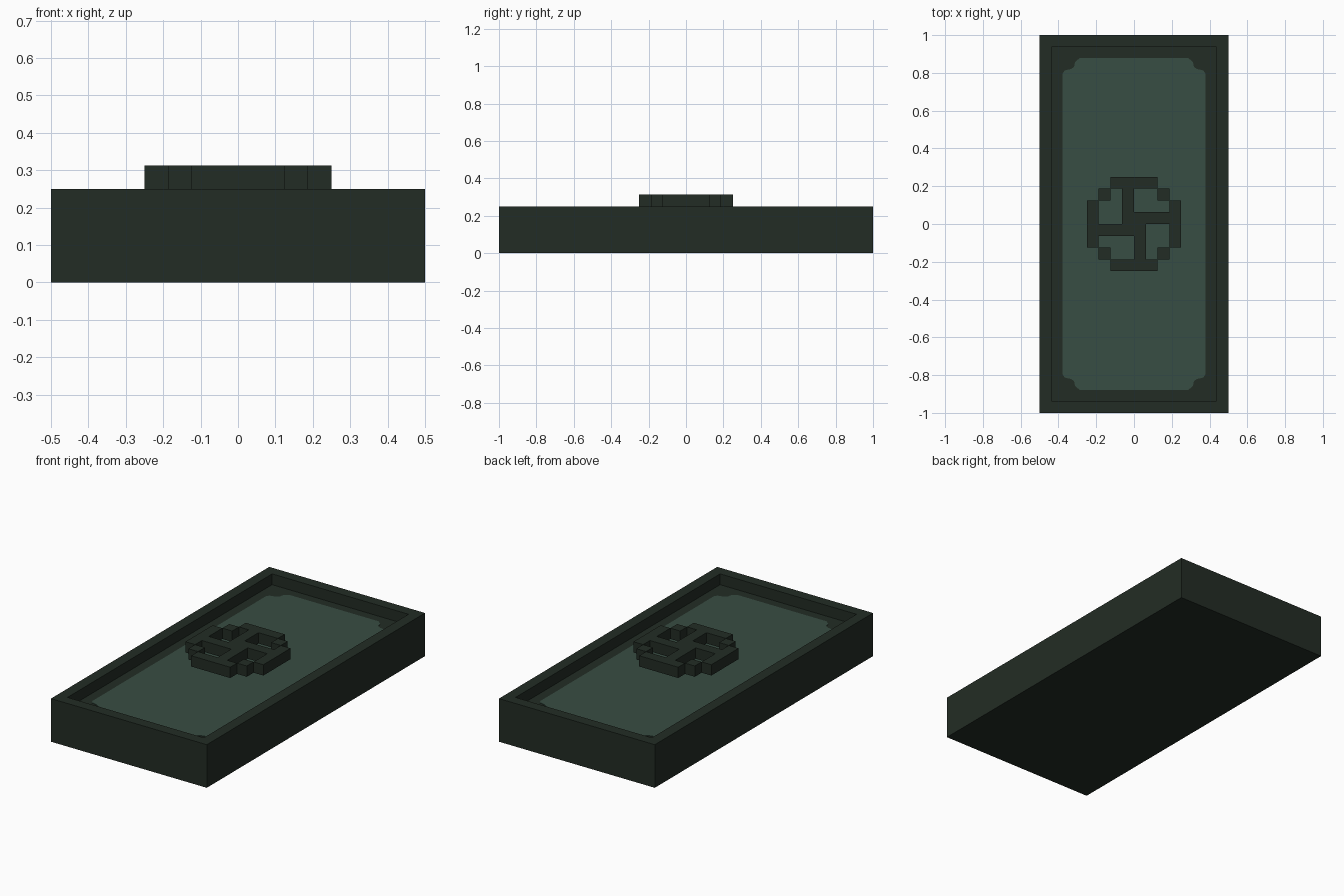
import bpy, bmesh
from mathutils import Matrix

cube = bpy.data.objects.get("Cube")
if cube:
    bpy.data.objects.remove(cube, do_unlink=True)

U = 1 / 16          # grid unit
RIM_Z = 4 * U       # top of the tray rim
FLOOR_Z = 3 * U     # recessed floor


def material(name, rgb):
    m = bpy.data.materials.new(name)
    m.use_nodes = True
    m.diffuse_color = (*rgb, 1)
    bsdf = m.node_tree.nodes["Principled BSDF"]
    bsdf.inputs["Base Color"].default_value = (*rgb, 1)
    bsdf.inputs["Roughness"].default_value = 0.9
    return m


dark = material("dark green", (0.0165, 0.0255, 0.0180))
teal = material("muted teal", (0.0390, 0.0740, 0.0560))


def add_object(name, bm, mat):
    bmesh.ops.recalc_face_normals(bm, faces=bm.faces[:])
    mesh = bpy.data.meshes.new(name)
    bm.to_mesh(mesh)
    bm.free()
    mesh.materials.append(mat)
    obj = bpy.data.objects.new(name, mesh)
    bpy.context.collection.objects.link(obj)
    return obj


def add_box(bm, x0, x1, y0, y1, z0, z1):
    m = Matrix.Translation(((x0 + x1) / 2, (y0 + y1) / 2, (z0 + z1) / 2))
    m = m @ Matrix.Diagonal((x1 - x0, y1 - y0, z1 - z0, 1))
    return bmesh.ops.create_cube(bm, size=1, matrix=m)["verts"]


# Tray: a block whose top is inset for the rim and sunk to the floor
bm = bmesh.new()
add_box(bm, -0.5, 0.5, -1, 1, 0, RIM_Z)
top = max(bm.faces, key=lambda f: f.calc_center_median().z)
bmesh.ops.inset_region(bm, faces=[top], thickness=U, use_even_offset=True)
sunk = bmesh.ops.extrude_discrete_faces(bm, faces=[top])["faces"][0]
for v in sunk.verts:
    v.co.z = FLOOR_Z
add_object("tray", bm, dark)

# Floor panel: a thin plate with softly notched corners, mirrored per quadrant
corner = [(0.378, 0.795), (0.368, 0.813), (0.335, 0.820),
          (0.317, 0.832), (0.312, 0.858), (0.285, 0.880)]
outline = (corner
           + [(-x, y) for x, y in reversed(corner)]
           + [(-x, -y) for x, y in corner]
           + [(x, -y) for x, y in reversed(corner)])
bm = bmesh.new()
base = bm.faces.new([bm.verts.new((x, y, FLOOR_Z)) for x, y in outline])
plate = bmesh.ops.extrude_face_region(bm, geom=[base], use_keep_orig=True)["geom"]
for v in plate:
    if isinstance(v, bmesh.types.BMVert):
        v.co.z += 0.003
add_object("floor_panel", bm, teal)

# Emblem: bar, corner block and spoke, repeated in four quarter turns
pieces = {
    "emblem_bar": (-2, 2, 3, 4),
    "emblem_corner": (2, 3, 2, 3),
    "emblem_spoke": (-1, 0, 0, 3),
}
for name, rect in pieces.items():
    bm = bmesh.new()
    for turn in range(4):
        verts = add_box(bm, *(c * U for c in rect), RIM_Z, 5 * U)
        # exact quarter turns keep the pieces flush
        for v in verts:
            for _ in range(turn):
                v.co.x, v.co.y = v.co.y, -v.co.x
    add_object(name + "s", bm, dark)
